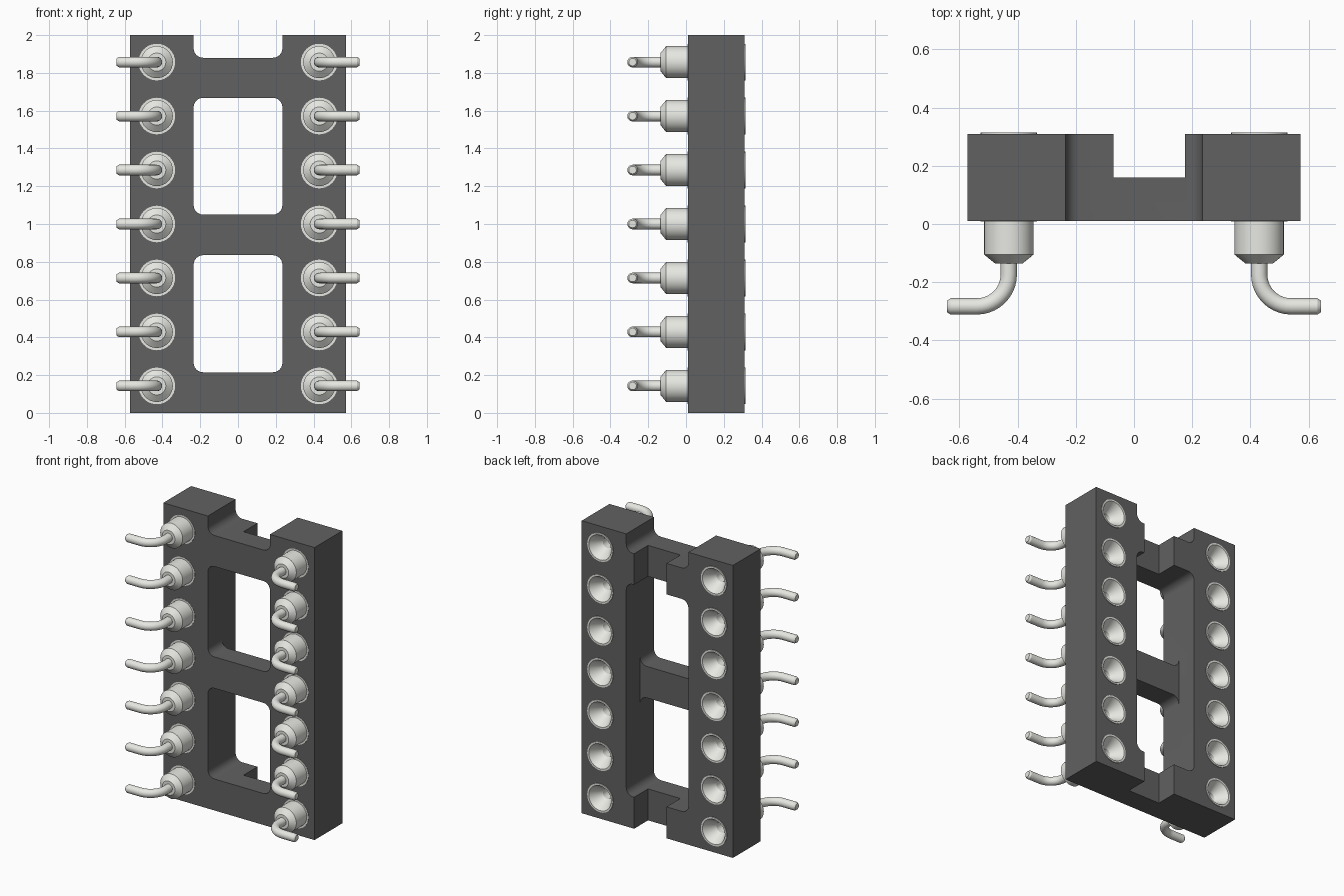
import bpy, bmesh
from math import sin, cos, pi

if "Cube" in bpy.data.objects:
    bpy.data.objects.remove(bpy.data.objects["Cube"])

PITCH, PIN_X, PIN_Z, COUNT = 2 / 7, 0.43, 1 / 7, 7


def material(name, rgb):
    m = bpy.data.materials.new(name)
    m.diffuse_color = (*rgb, 1)
    m.use_nodes = True
    m.node_tree.nodes["Principled BSDF"].inputs["Base Color"].default_value = m.diffuse_color
    return m


def add_object(name, bm):
    bmesh.ops.recalc_face_normals(bm, faces=bm.faces)
    me = bpy.data.meshes.new(name)
    bm.to_mesh(me)
    bm.free()
    ob = bpy.data.objects.new(name, me)
    bpy.context.collection.objects.link(ob)
    return ob


def prism(name, outlines, y0, y1):
    """Extrude closed xz outlines from y0 to y1."""
    bm = bmesh.new()
    for pts in outlines:
        a = [bm.verts.new((x, y0, z)) for x, z in pts]
        b = [bm.verts.new((x, y1, z)) for x, z in pts]
        bm.faces.new(a)
        bm.faces.new(b[::-1])
        for i in range(len(a)):
            j = (i + 1) % len(a)
            bm.faces.new((a[i], b[i], b[j], a[j]))
    return add_object(name, bm)


def rect(x0, x1, z0, z1, r=0, n=6):
    if r == 0:
        return [(x0, z0), (x1, z0), (x1, z1), (x0, z1)]
    pts = []
    for k, (cx, cz) in enumerate([(x1 - r, z1 - r), (x0 + r, z1 - r),
                                  (x0 + r, z0 + r), (x1 - r, z0 + r)]):
        for i in range(n + 1):
            t = (k + i / n) * pi / 2
            pts.append((cx + r * cos(t), cz + r * sin(t)))
    return pts


def circle(cx, cz, r, n=32):
    return [(cx + r * cos(2 * pi * i / n), cz + r * sin(2 * pi * i / n)) for i in range(n)]


def activate(ob):
    bpy.ops.object.select_all(action='DESELECT')
    ob.select_set(True)
    bpy.context.view_layer.objects.active = ob


# Socket body: block with windows, top notch, recessed bars and pin holes cut out
W = 0.235
body = prism("socket_body", [rect(-0.572, 0.572, 0, 2)], 0.01, 0.31)
body.data.materials.append(material("dark_plastic", (0.12, 0.12, 0.12)))
cutters = [
    prism("window_cutter", [rect(-W, W, 0.215, 0.835, 0.05), rect(-W, W, 1.05, 1.668, 0.05),
                            rect(-W, W, 1.88, 2.3, 0.05)], -0.2, 0.5),
    prism("middle_bar_cutter", [rect(-W, W, 0.6, 1.3)], 0.16, 0.5),
    prism("end_bar_cutter", [rect(-0.07, 0.175, -0.2, 0.5),
                             rect(-0.07, 0.175, 1.5, 2.2)], 0.16, 0.5),
    prism("pin_hole_cutter", [circle(s * PIN_X, PIN_Z + i * PITCH, 0.097)
                              for s in (-1, 1) for i in range(COUNT)], -0.2, 0.5),
]
activate(body)
for c in cutters:
    c.hide_render = True
    mod = body.modifiers.new(c.name, 'BOOLEAN')
    mod.operation, mod.solver, mod.object = 'DIFFERENCE', 'EXACT', c
    bpy.ops.object.modifier_apply(modifier=mod.name)
    bpy.data.objects.remove(c)
bpy.ops.object.shade_smooth_by_angle(angle=0.5)

# Contact pin: funnel, sleeve, collar and bent lead as one loft (x, y, heading, radius)
X = PIN_X
rings = [(X, y, 0, r) for r, y in [
    (0.035, 0.08), (0.035, 0.235), (0.085, 0.315), (0.097, 0.315), (0.097, 0.008),
    (0.085, 0.008), (0.085, -0.105), (0.048, -0.135), (0.028, -0.135)]]
BEND = 0.11
for i in range(11):
    t = i / 10 * pi / 2
    rings.append((X + BEND * (1 - cos(t)), -0.173 - BEND * sin(t), t, 0.028))
rings += [(0.63, -0.283, pi / 2, 0.028), (0.642, -0.283, pi / 2, 0.02)]

N = 32
bm = bmesh.new()
loops = []
for x, y, t, r in rings:
    loops.append([bm.verts.new((x + r * cos(a) * cos(t), y + r * cos(a) * sin(t), PIN_Z + r * sin(a)))
                  for a in (2 * pi * k / N for k in range(N))])
for a, b in zip(loops, loops[1:]):
    for k in range(N):
        j = (k + 1) % N
        bm.faces.new((a[k], a[j], b[j], b[k]))
bm.faces.new(loops[0])
bm.faces.new(loops[-1])
pins = add_object("contact_pins", bm)
pins.data.materials.append(material("pin_metal", (0.8, 0.8, 0.76)))
activate(pins)
bpy.ops.object.shade_smooth_by_angle(angle=0.5)

# Repeat up the rail and mirror to the other rail
arr = pins.modifiers.new("row", 'ARRAY')
arr.count = COUNT
arr.use_relative_offset = False
arr.use_constant_offset = True
arr.constant_offset_displace = (0, 0, PITCH)
mir = pins.modifiers.new("other_row", 'MIRROR')
mir.use_mirror_merge = False
